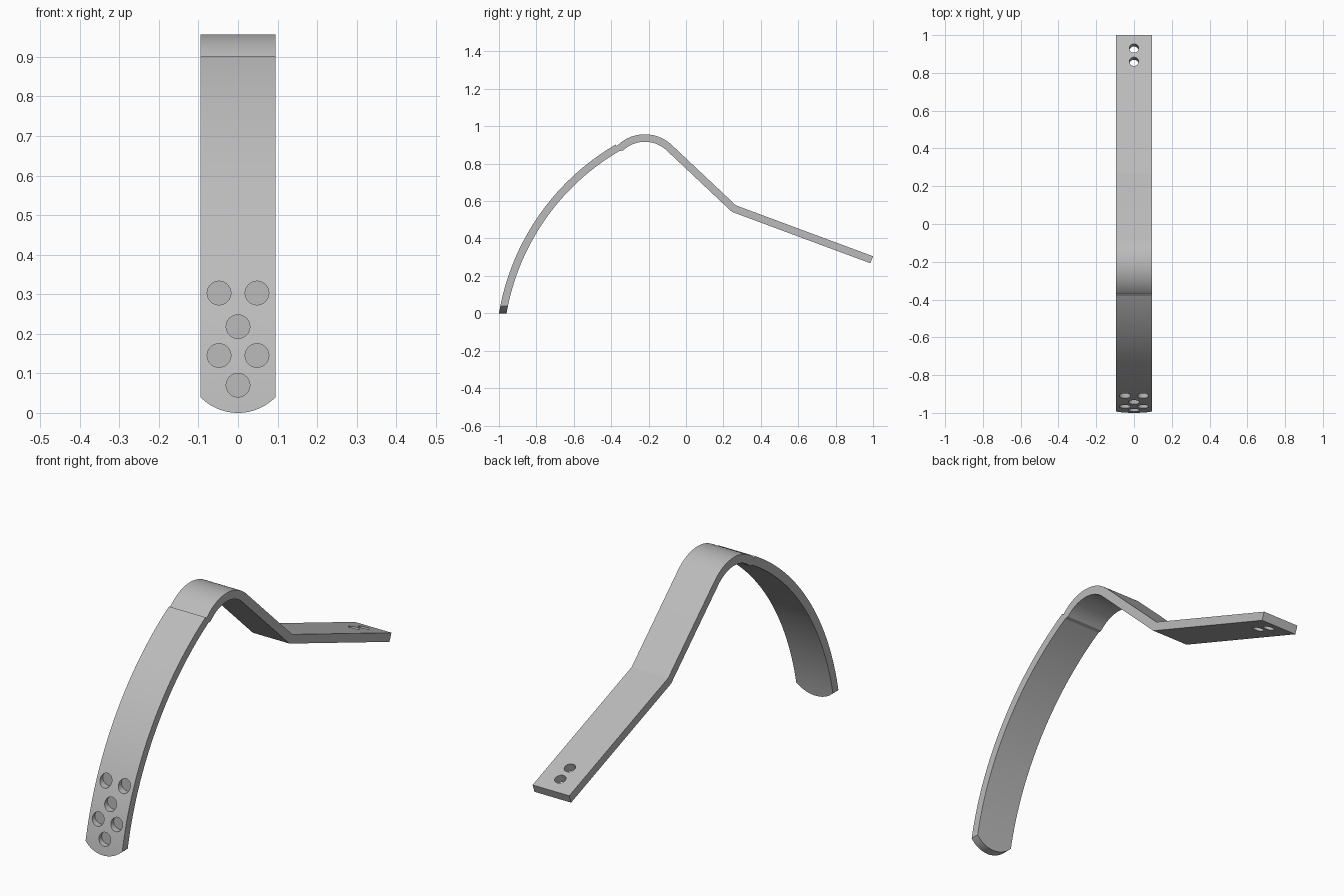
import bpy, bmesh
from math import sin, cos, pi, sqrt, asin, radians
from mathutils import Vector, Matrix

cube = bpy.data.objects.get("Cube")
if cube:
    bpy.data.objects.remove(cube, do_unlink=True)

HALF = 0.095          # half width of the strip
THICK = 0.04
ARC_C, ARC_R = Vector((0.275, -0.215)), 1.293     # long front arc (y, z)
TOP_C, TOP_R = Vector((-0.22, 0.747)), 0.21       # tight bend on top
KINK, TIP = Vector((0.267, 0.577)), Vector((1.0, 0.305))
TILT = radians(20.4)  # slope of the rear tab


def arc(center, radius, a0, a1, steps):
    """Points of an arc; angles are measured from straight up, positive to the rear."""
    angles = [a0 + (a1 - a0) * i / steps for i in range(steps + 1)]
    return [center + radius * Vector((sin(a), cos(a))) for a in angles]


def prism(bm, points, direction):
    """Closed solid from a flat outline swept along a direction."""
    face = bm.faces.new([bm.verts.new(p) for p in points])
    swept = bmesh.ops.extrude_face_region(bm, geom=[face], use_keep_orig=True)
    moved = [g for g in swept["geom"] if isinstance(g, bmesh.types.BMVert)]
    bmesh.ops.translate(bm, verts=moved, vec=direction)


def finish(bm, name):
    bmesh.ops.recalc_face_normals(bm, faces=bm.faces)
    mesh = bpy.data.meshes.new(name)
    bm.to_mesh(mesh)
    bm.free()
    obj = bpy.data.objects.new(name, mesh)
    bpy.context.collection.objects.link(obj)
    return obj


# Bent strip: side outline, outer edge then inner edge back
bottom = -pi / 2 + asin(0.165 / ARC_R)
top = -radians(30.2)
bend = radians(43)
outer = arc(ARC_C, ARC_R, bottom, top, 48)
outer += arc(TOP_C, TOP_R, -radians(45.6), bend, 28) + [KINK, TIP]
mid = (bend + TILT) / 2
kink_in = KINK - Vector((sin(mid), cos(mid))) * THICK / cos((bend - TILT) / 2)
tip_in = TIP - Vector((sin(TILT), cos(TILT))) * THICK
inner = arc(ARC_C, ARC_R - THICK, bottom, top, 48)
inner += arc(TOP_C, TOP_R - THICK, -bend, bend, 28) + [kink_in, tip_in]
bm = bmesh.new()
prism(bm, [(-HALF, p.x, p.y) for p in outer + inner[::-1]], (2 * HALF, 0, 0))
strip = finish(bm, "bent_strip")

# Cutter: rounded lower end
bm = bmesh.new()
R_END = 0.133
spread = asin(HALF / R_END) * 1.1
curve = arc(Vector((0, R_END)), R_END, pi - spread, pi + spread, 28)
outline = [(p.x, -1.2, p.y) for p in curve]
outline += [(-0.15, -1.2, curve[-1].y), (-0.15, -1.2, -0.2),
            (0.15, -1.2, -0.2), (0.15, -1.2, curve[0].y)]
prism(bm, outline, (0, 0.5, 0))

# Cutter: shallow round pockets on the front
for x, z in [(-0.048, 0.303), (0.048, 0.303), (0, 0.218),
             (-0.048, 0.145), (0.048, 0.145), (0, 0.07)]:
    surface = ARC_C.x - sqrt(ARC_R ** 2 - (z - ARC_C.y) ** 2)
    ring = arc(Vector((x, z)), 0.03, 0, 2 * pi, 32)[:-1]
    prism(bm, [(p.x, surface - 0.1, p.y) for p in ring], (0, 0.12, 0))

# Cutter: through holes square to the rear tab
normal = Vector((0, sin(TILT), cos(TILT)))
turn = Matrix.Rotation(-TILT, 3, 'X')
along = (TIP - KINK).normalized()
for y in (0.86, 0.93):
    p = KINK + along * ((y - KINK.x) / along.x)
    center = Vector((0, p.x, p.y)) - normal * 0.1
    ring = arc(Vector((0, 0)), 0.025, 0, 2 * pi, 32)[:-1]
    prism(bm, [center + turn @ Vector((q.x, q.y, 0)) for q in ring], normal * 0.2)
cutter = finish(bm, "strip_cutter")
cutter.hide_render = True

# Cut, then discard the cutter
mod = strip.modifiers.new("cuts", 'BOOLEAN')
mod.operation, mod.solver, mod.object = 'DIFFERENCE', 'EXACT', cutter
bpy.ops.object.select_all(action='DESELECT')
strip.select_set(True)
bpy.context.view_layer.objects.active = strip
bpy.ops.object.modifier_apply(modifier=mod.name)
bpy.data.objects.remove(cutter, do_unlink=True)

# Plain grey metal
grey = bpy.data.materials.new("plain_grey")
grey.use_nodes = True
color = (0.5, 0.5, 0.5, 1)
grey.diffuse_color = color
grey.node_tree.nodes["Principled BSDF"].inputs["Base Color"].default_value = color
strip.data.materials.clear()
strip.data.materials.append(grey)
bpy.ops.object.shade_smooth_by_angle(angle=radians(20))
